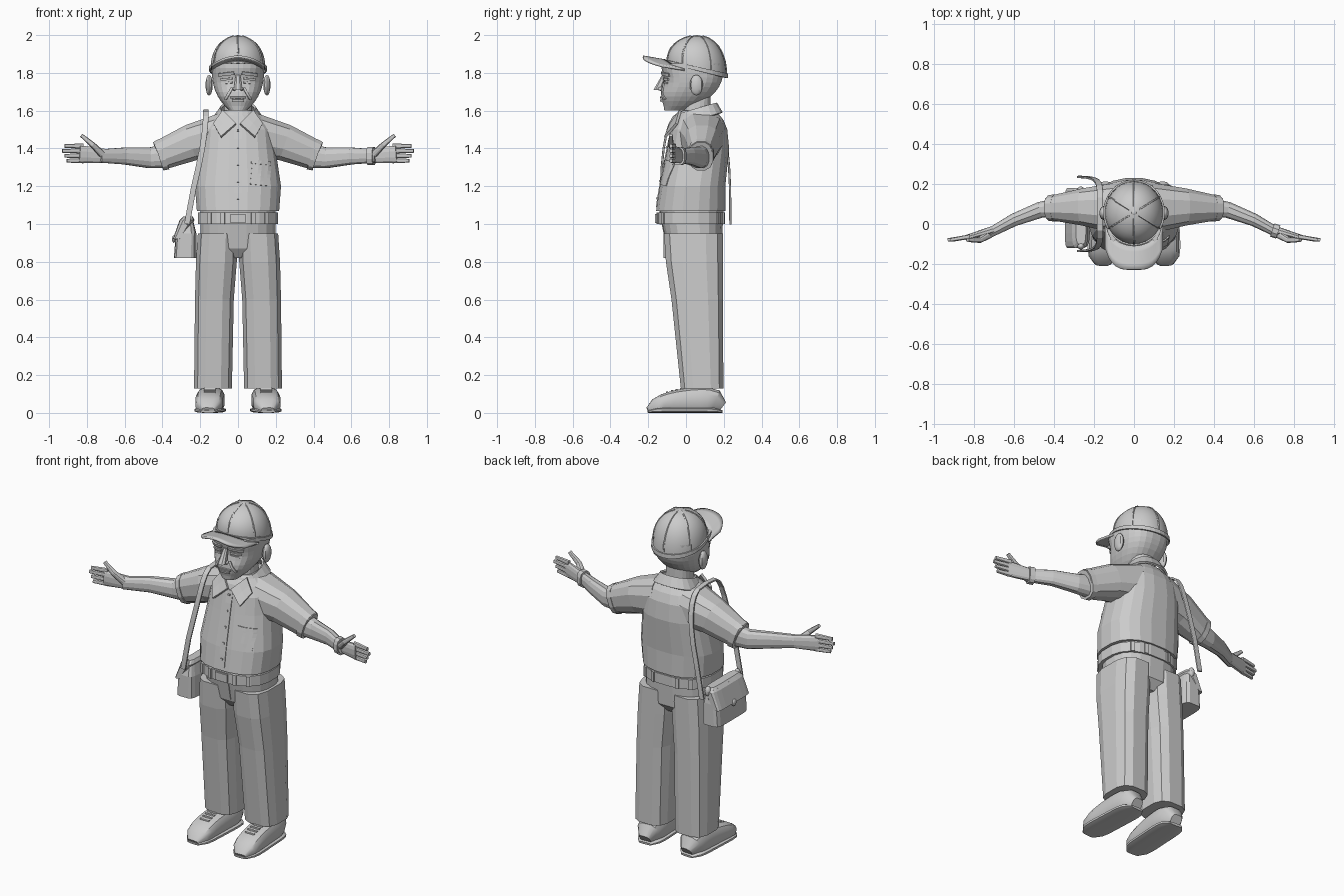
import bpy, bmesh, math
from mathutils import Matrix, Vector
from mathutils.bvhtree import BVHTree

if "Cube" in bpy.data.objects:
    bpy.data.objects.remove(bpy.data.objects["Cube"])

gray = bpy.data.materials.new("plain_gray")
gray.use_nodes = True
gray.diffuse_color = (.6, .6, .6, 1)
gray.node_tree.nodes["Principled BSDF"].inputs["Base Color"].default_value = gray.diffuse_color
ACROSS, DEPTH, UP = Matrix.Identity(3)
SIDES = {"left": 1, "right": -1}


def finish(name, bm, thickness=0, smooth=False):
    bmesh.ops.recalc_face_normals(bm, faces=bm.faces)
    mesh = bpy.data.meshes.new(name)
    bm.to_mesh(mesh)
    bm.free()
    mesh.materials.append(gray)
    obj = bpy.data.objects.new(name, mesh)
    bpy.context.collection.objects.link(obj)
    if thickness:
        solidify = obj.modifiers.new("thickness", "SOLIDIFY")
        solidify.thickness, solidify.offset = thickness, 0
    if smooth:
        bpy.ops.object.select_all(action="DESELECT")
        obj.select_set(True)
        bpy.context.view_layer.objects.active = obj
        bpy.ops.object.shade_smooth_by_angle(angle=math.radians(35))
    return obj


def loft(name, rings, hint=ACROSS, sides=12, power=2.5, flat=False, side=1, warp=None, caps=True, **options):
    """Skin superellipse rings, each (centre, half width, half depth), along a path."""
    bm, loops = bmesh.new(), []
    centres = [Vector(ring[0]) for ring in rings]
    last = len(rings) - 1
    for i, (centre, width, depth) in enumerate(rings):
        tangent = UP if flat else (centres[min(i + 1, last)] - centres[max(i - 1, 0)]).normalized()
        u = (hint - tangent * tangent.dot(hint)).normalized()
        v = tangent.cross(u)
        loop = []
        for k in range(sides):
            angle = math.tau * (k + .5) / sides
            c, s = math.cos(angle), math.sin(angle)
            point = centres[i] + u * width * math.copysign(abs(c) ** (2 / power), c) \
                + v * depth * math.copysign(abs(s) ** (2 / power), s)
            if warp:
                point = warp(point)
            loop.append(bm.verts.new((point.x * side, point.y, point.z)))
        loops.append(loop)
    for low, high in zip(loops, loops[1:]):
        for k in range(sides):
            bm.faces.new((low[k], low[k - 1], high[k - 1], high[k]))
    if caps:
        bm.faces.new(loops[0])
        bm.faces.new(loops[-1])
    return finish(name, bm, **options)


def stack(name, rows, **options):
    """Level rings, each (z, x min, x max, front, back)."""
    rings = [(((a + b) / 2, (front + back) / 2, z), (b - a) / 2, (back - front) / 2)
             for z, a, b, front, back in rows]
    return loft(name, rings, flat=True, **options)


def body(name, rows, sides=20, **options):
    """Symmetrical level rings, each (z, half width, front, back)."""
    return stack(name, [(z, -w, w, front, back) for z, w, front, back in rows], sides=sides, **options)


def taper(name, points, first, last, **options):
    """Limb along points whose cross-section changes evenly from first to last."""
    steps = len(points) - 1
    sizes = [Vector(first).lerp(Vector(last), i / steps) for i in range(steps + 1)]
    return loft(name, [(point, *size) for point, size in zip(points, sizes)], **options)


def ball(name, centre, size):
    bm = bmesh.new()
    place = Matrix.Translation(centre) @ Matrix.Diagonal((*size, 1))
    bmesh.ops.create_uvsphere(bm, u_segments=10, v_segments=8, radius=1, matrix=place)
    return finish(name, bm, smooth=True)


def sheet(name, rule, columns, rows, **options):
    bm = bmesh.new()
    grid = [[bm.verts.new(rule(i / columns, j / rows)) for i in range(columns + 1)] for j in range(rows + 1)]
    for low, high in zip(grid, grid[1:]):
        for i in range(columns):
            bm.faces.new((low[i], low[i + 1], high[i + 1], high[i]))
    return finish(name, bm, **options)


def patch(name, target, start, end, half, side=1, thickness=.009, back=False):
    """Strip from start to end, both (x, z), laid on the front or back of a target."""
    mesh = target.data
    tree = BVHTree.FromPolygons([v.co for v in mesh.vertices], [p.vertices[:] for p in mesh.polygons])
    inward = -DEPTH if back else DEPTH
    a, b = [Vector((x * side, 0, z)) for x, z in (start, end)]
    edge = (b - a).cross(DEPTH).normalized() * half

    def rule(u, v):
        point = a.lerp(b, u) + edge * (v * 2 - 1)
        return tree.ray_cast(point - inward, inward)[0] or point
    return sheet(name, rule, 6, 6, thickness=thickness)


# Torso, hips and belt
shirt = body("shirt", [(1.07, .22, -.16, .21), (1.2, .23, -.14, .21), (1.4, .2, -.1, .23),
                       (1.5, .19, -.08, .22), (1.55, .15, -.06, .2), (1.6, .09, -.02, .16)])
hips = body("trouser_hips", [(.82, .06, -.06, .15), (.87, .2, -.1, .19), (1.07, .2, -.14, .2)])
belt = body("belt", [(z, .215, -.155, .205) for z in (1, 1.06)])
patch("belt_buckle", belt, (-.04, 1.03), (.04, 1.03), .024, thickness=.02)
patch("fly", hips, (.01, .88), (.01, 1), .014)
for name, side in SIDES.items():
    for x in (.08, .15):
        for back in (False, True):
            patch(name + "_belt_loop", belt, (x, 1), (x, 1.06), .01, side, .016, back)

# Shirt front details
patch("button_placket", shirt, (0, 1.09), (0, 1.52), .02)
for i in range(5):
    z = 1.13 + i * .09
    patch("shirt_button", shirt, (0, z), (0, z + .01), .006, thickness=.02)
patch("chest_pocket", shirt, (.07, 1.27), (.17, 1.26), .06)
patch("pocket_hem", shirt, (.07, 1.33), (.17, 1.32), .01, thickness=.014)

# Neck and collar
body("neck", [(1.5, .08, -.02, .13), (1.7, .07, -.01, .13)])
body("collar", [(1.55, .13, -.06, .19), (1.61, .09, -.03, .16)], caps=False, thickness=.012,
     warp=lambda p: p + UP * (p.y - .06) * .3)
for name, side in SIDES.items():
    inner, tip, outer, top = [Vector((x * side, y, z)) for x, y, z in (
        (.01, -.08, 1.53), (.09, -.11, 1.46), (.13, -.05, 1.53), (.08, -.03, 1.6))]
    sheet(name + "_collar_flap", lambda u, v: inner.lerp(tip, u).lerp(top.lerp(outer, u), v),
          2, 2, thickness=.014)


# Shoes run from heel to toe, rounded at both ends
def shoe(name, side, height, grow):
    rings = []
    for i in range(11):
        t = (i + .2) / 10.4
        rounding = math.sqrt(1 - abs(2 * t - 1) ** 6)
        half = height(t) * rounding / 2
        rings.append(((.138 + .02 * t, .2 - .41 * t, half), .075 * rounding + grow, half))
    loft(name, rings, side=side, power=3, smooth=True)


def upper(t):
    return .14 - .08 * t ** 3


# Arms, hands, legs and feet
for name, side in SIDES.items():
    arm = dict(hint=DEPTH, side=side)
    taper(name + "_sleeve", [(.08, .08, 1.47), (.25, .085, 1.43), (.42, .08, 1.36)], (.13, .12), (.06, .08), **arm)
    taper(name + "_sleeve_hem", [(.39, .08, 1.37), (.42, .08, 1.36)], (.07, .087), (.065, .083), **arm)
    taper(name + "_forearm", [(.38, .08, 1.36), (.47, .07, 1.35), (.6, .02, 1.36), (.73, -.05, 1.36)],
          (.05, .066), (.024, .036), **arm)
    taper(name + "_palm", [(.7, -.03, 1.36), (.84, -.07, 1.37)], (.022, .038), (.014, .048), **arm)
    for i in range(4):
        z = 1.335 + i * .026
        reach = .93 - .012 * abs(i - 2)
        taper(name + "_finger", [(.82, -.063, z), (reach, -.08, z)], (.011, .014), (.009, .01), **arm)
    taper(name + "_thumb", [(.72, -.05, 1.37), (.77, -.08, 1.42), (.83, -.08, 1.47)], (.02, .02), (.01, .01), **arm)
    stack(name + "_trouser_leg", [(.13, .03, .235, -.03, .2), (.6, .02, .23, -.08, .2), (.8, .004, .225, -.11, .2),
                                  (.95, 0, .215, -.12, .2)], side=side, power=3)
    shoe(name + "_shoe", side, upper, 0)
    shoe(name + "_sole", side, lambda t: .03, .006)
    for i in range(4):
        t = .55 + i * .06
        y, z = .2 - .41 * t, upper(t)
        taper(name + "_lace", [(.12, y, z), (.18, y, z)], (.006, .006), (.006, .006), **arm)
taper("wristband", [(.69, -.03, 1.36), (.72, -.04, 1.36)], (.036, .05), (.036, .05), hint=DEPTH)


# Head swells from the chin upward, with a shallow dip at the eyes
def head_ring(t):
    swell = 1 - (1 - t) ** 3
    return 1.6 + t / 4, .045 + .095 * swell, -.123 + .008 * math.cos(t * 10), .2 * swell

head = body("head", [head_ring(i / 10) for i in range(11)], sides=24)
taper("nose", [(0, -.115, 1.79), (0, -.15, 1.71)], (.013, .012), (.025, .024), sides=8, flat=True)
patch("upper_lip", head, (-.04, 1.67), (.04, 1.67), .005, thickness=.016)
patch("lower_lip", head, (-.03, 1.655), (.03, 1.655), .006, thickness=.02)
for name, side in SIDES.items():
    patch(name + "_eyebrow", head, (.02, 1.8), (.1, 1.79), .008, side, .018)
    patch(name + "_upper_eyelid", head, (.03, 1.77), (.09, 1.765), .006, side, .016)
    patch(name + "_eye_bag", head, (.03, 1.75), (.08, 1.745), .005, side, .012)
    patch(name + "_cheek_fold", head, (.065, 1.66), (.03, 1.72), .006, side, .016)
    ball(name + "_nostril", (.02 * side, -.135, 1.715), (.01, .014, .01))
    ball(name + "_ear", (.153 * side, .055, 1.735), (.02, .035, .055))


# Cap: crown, hem, seams, button and brim
def crown(angle, height, grow=0):
    radius = math.sqrt(1 - height ** 2.4) + grow
    y = -math.cos(angle) * .157 * radius
    return Vector((math.sin(angle) * .146 * radius, y + .057, 1.812 + .186 * height - y * (1 - height) / 4))


def brim(u, v):
    u = u * 2 - 1
    inner = .04 - .15 * math.sqrt(1 - .9 * u * u)
    outer = -.228 + .1 * u ** 4
    return .142 * u, inner + (outer - inner) * v, 1.866 + .02 * v - .05 * u * u

sheet("cap_crown", lambda u, v: crown(u * math.tau, math.sin(v * 1.56)), 30, 9, smooth=True)
sheet("cap_hem", lambda u, v: crown(u * math.tau, v * .11, .025), 30, 1, thickness=.008)
sheet("cap_brim", brim, 16, 4, thickness=.012, smooth=True)
ball("cap_button", (0, .057, 1.995), (.013, .013, .005))
for i in range(6):
    seam = [crown(math.tau * i / 6, math.sin(k / 5)) for k in range(8)]
    taper("cap_seam", seam, (.005, .005), (.004, .004), hint=Vector((3, 2, 9)), sides=5)

# Shoulder bag, hung from a strap that arches over the shoulder
stack("bag", [(.82, -.34, -.22, -.12, .18), (.95, -.33, -.22, -.12, .18), (1.03, -.3, -.24, -.1, .17)], power=5, sides=16)
stack("bag_flap", [(.92, -.345, -.3, -.12, .18), (1.02, -.31, -.23, -.12, .18), (1.04, -.29, -.24, -.1, .16)],
      power=5, sides=16)
ball("bag_clasp", (-.34, .03, .92), (.01, .02, .02))
strap = []
for i in range(17):
    angle = math.pi * i / 16
    c, s = math.cos(angle), abs(math.sin(angle))
    strap.append((-.17 - .1 * (1 - s) ** 2, .05 - math.copysign(.185 * math.sqrt(abs(c)), c), 1 + .6 * s ** .7))
taper("bag_strap", strap, (.015, .006), (.015, .006), power=6, sides=8)
for y in (-.11, .17):
    ball("strap_ring", (-.265, y, 1.02), (.018, .018, .03))
